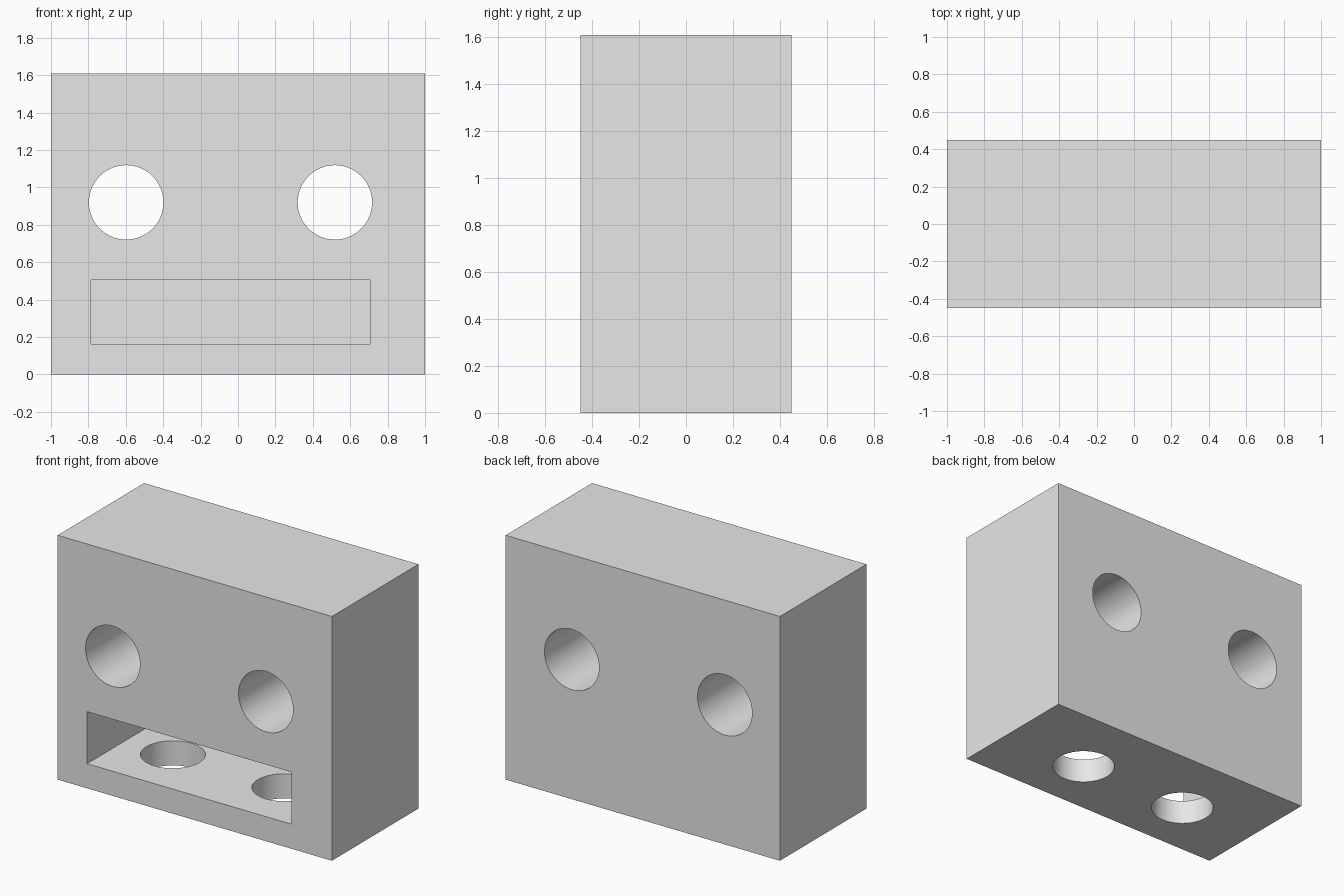
import bpy
import math

cube = bpy.data.objects.get("Cube")
if cube:
    bpy.data.objects.remove(cube, do_unlink=True)

grey = bpy.data.materials.new("plain_grey")
grey.use_nodes = True
COLOUR = (0.8, 0.8, 0.8, 1)
grey.diffuse_color = COLOUR
grey.node_tree.nodes["Principled BSDF"].inputs["Base Color"].default_value = COLOUR

WIDTH, DEPTH, HEIGHT = 2.0, 0.9, 1.61
FRONT = -DEPTH / 2


def box(name, low, high):
    """Axis-aligned box between two corners."""
    bpy.ops.mesh.primitive_cube_add(size=1, location=[(a + b) / 2 for a, b in zip(low, high)])
    ob = bpy.context.object
    ob.name = name
    ob.scale = [b - a for a, b in zip(low, high)]
    bpy.ops.object.transform_apply(location=False, rotation=False, scale=True)
    ob.data.materials.append(grey)
    return ob


def rod(name, centre, radius, length, tilt=0):
    """Cylinder along z, or along y when tilted a quarter turn."""
    bpy.ops.mesh.primitive_cylinder_add(vertices=64, radius=radius, depth=length,
                                        location=centre, rotation=(tilt, 0, 0))
    ob = bpy.context.object
    ob.name = name
    ob.data.materials.append(grey)
    return ob


# Solid block
block = box("face_block", (-WIDTH / 2, FRONT, 0), (WIDTH / 2, -FRONT, HEIGHT))

# Mouth pocket, open at the front only
cutters = [box("mouth_cutter", (-0.785, FRONT - 0.1, 0.162), (0.705, 0.35, 0.505))]

# Eye holes, right through from front to back
for side, x in (("right", -0.598), ("left", 0.518)):
    cutters.append(rod(side + "_eye_cutter", (x, 0, 0.92), 0.199, 2, math.pi / 2))

# Round holes from the mouth floor down through the base
for side, x in (("right", -0.44), ("left", 0.373)):
    cutters.append(rod(side + "_base_hole_cutter", (x, -0.05, 0.05), 0.194, 0.5))

# Cut every opening, then drop the cutters
bpy.context.view_layer.objects.active = block
for cutter in cutters:
    cutter.hide_render = True
    mod = block.modifiers.new(cutter.name, "BOOLEAN")
    mod.operation = "DIFFERENCE"
    mod.solver = "EXACT"
    mod.object = cutter
    bpy.ops.object.modifier_apply(modifier=mod.name)
    bpy.data.objects.remove(cutter, do_unlink=True)

# Smooth hole walls, sharp block edges
bpy.ops.object.select_all(action="DESELECT")
block.select_set(True)
bpy.ops.object.shade_smooth_by_angle(angle=math.radians(30))
